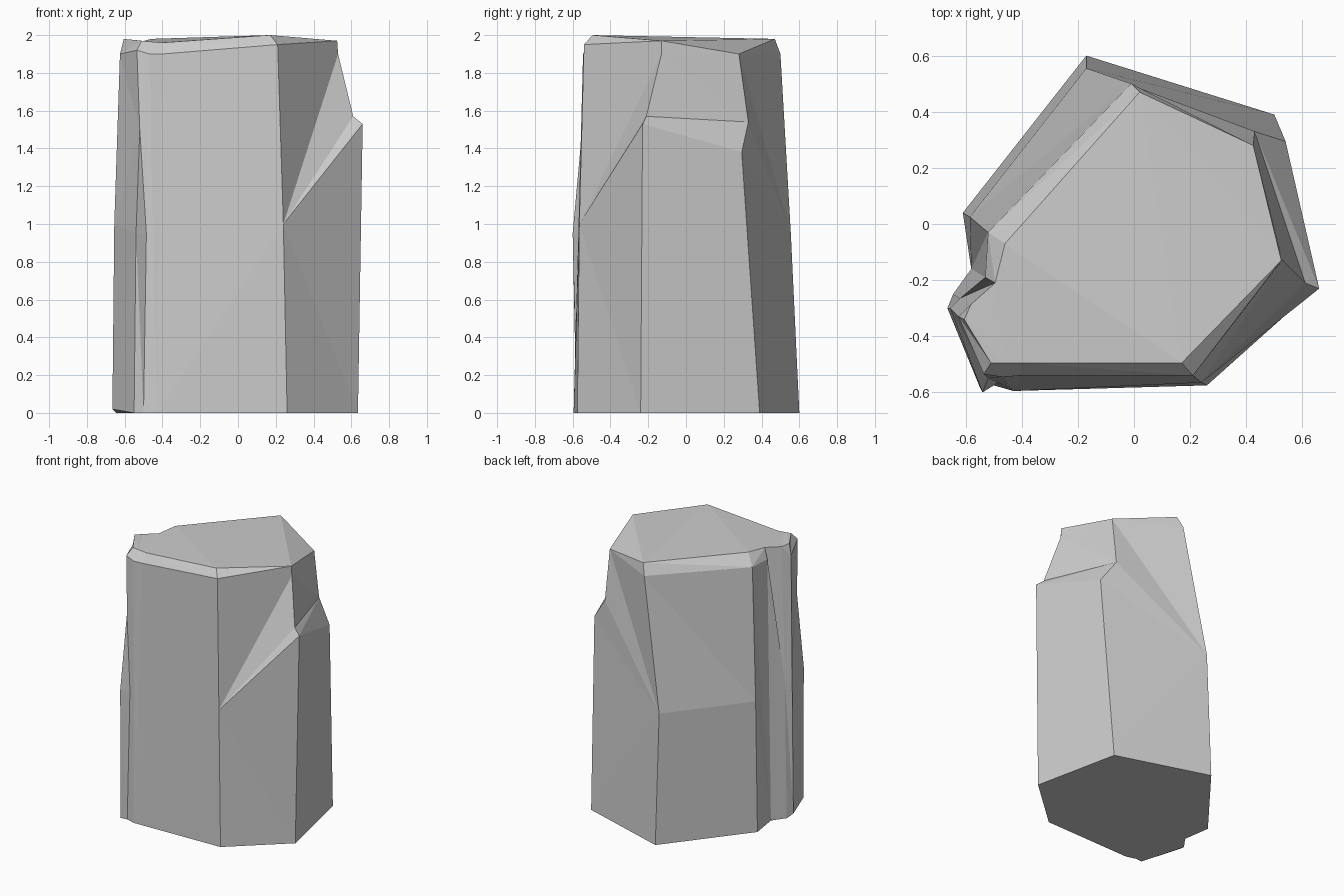
import bpy, bmesh, math

if "Cube" in bpy.data.objects:
    bpy.data.objects.remove(bpy.data.objects["Cube"])

# Rock corners as rising edge paths (x, y, z), counter-clockwise from the front
FRONT = [
    [(-.43, -.595, 0), (-.40, -.54, 1.9), (-.40, -.495, 1.96)],
    [(.26, -.575, 0), (.24, -.565, 1.0), (.21, -.54, 1.95), (.17, -.495, 2.0)],
]
# Right side, with the chipped ledge near the top
RIGHT = [
    [(.635, -.24, 0), (.66, -.23, 1.53), (.61, -.21, 1.57), (.53, -.13, 1.9), (.525, -.13, 1.97)],
    [(.50, .39, 0), (.54, .295, 1.38), (.43, .33, 1.54), (.425, .28, 1.9)],
]
BACK = [
    [(-.17, .60, 0), (-.17, .555, .95), (-.01, .50, 1.9), (.02, .47, 1.98)],
]
# Left side, with the vertical groove
LEFT = [
    [(-.61, .04, 0), (-.585, .025, .95), (-.52, -.03, 1.9), (-.46, -.07, 1.98)],
    [(-.58, -.16, 0), (-.53, -.19, 1.9), (-.495, -.21, 1.97)],
    [(-.645, -.25, 0), (-.62, -.265, 1.0), (-.58, -.285, 1.97)],
    [(-.62, -.33, 0), (-.665, -.30, .02), (-.655, -.30, 1.0), (-.625, -.33, 1.9), (-.605, -.34, 1.98)],
]
# Front left corner and the shallow crease beside it
CORNER = [
    [(-.55, -.58, 0), (-.54, -.60, .95), (-.52, -.55, 1.5), (-.535, -.535, 1.92), (-.51, -.495, 1.97)],
    [(-.50, -.575, 0), (-.485, -.565, .95), (-.47, -.545, 1.9), (-.46, -.495, 1.965)],
]


def stitch(bm, a, b):
    """Fill between two rising edges, always advancing the lower one."""
    i = j = 0
    while i < len(a) - 1 or j < len(b) - 1:
        step_a = j == len(b) - 1 or (i < len(a) - 1 and a[i + 1].co.z <= b[j + 1].co.z)
        if step_a:
            bm.faces.new((a[i], b[j], a[i + 1]))
            i += 1
        else:
            bm.faces.new((a[i], b[j], b[j + 1]))
            j += 1


bm = bmesh.new()
paths = FRONT + RIGHT + BACK + LEFT + CORNER
cols = [[bm.verts.new(p) for p in path] for path in paths]

# Side facets
for k, col in enumerate(cols):
    stitch(bm, col, cols[(k + 1) % len(cols)])

# Base and top, plus the sloping facet at the back right of the top
bm.faces.new([c[0] for c in reversed(cols)])
cap = bm.faces.new([c[-1] for k, c in enumerate(cols) if k != 3])
bm.faces.new((cols[2][-1], cols[3][-1], cols[4][-1]))
bmesh.ops.triangulate(bm, faces=[cap])
bmesh.ops.dissolve_limit(bm, angle_limit=math.radians(1), verts=bm.verts, edges=bm.edges)
bmesh.ops.recalc_face_normals(bm, faces=bm.faces)

mesh = bpy.data.meshes.new("rock_pillar")
bm.to_mesh(mesh)
bm.free()
bpy.context.collection.objects.link(bpy.data.objects.new("rock_pillar", mesh))
